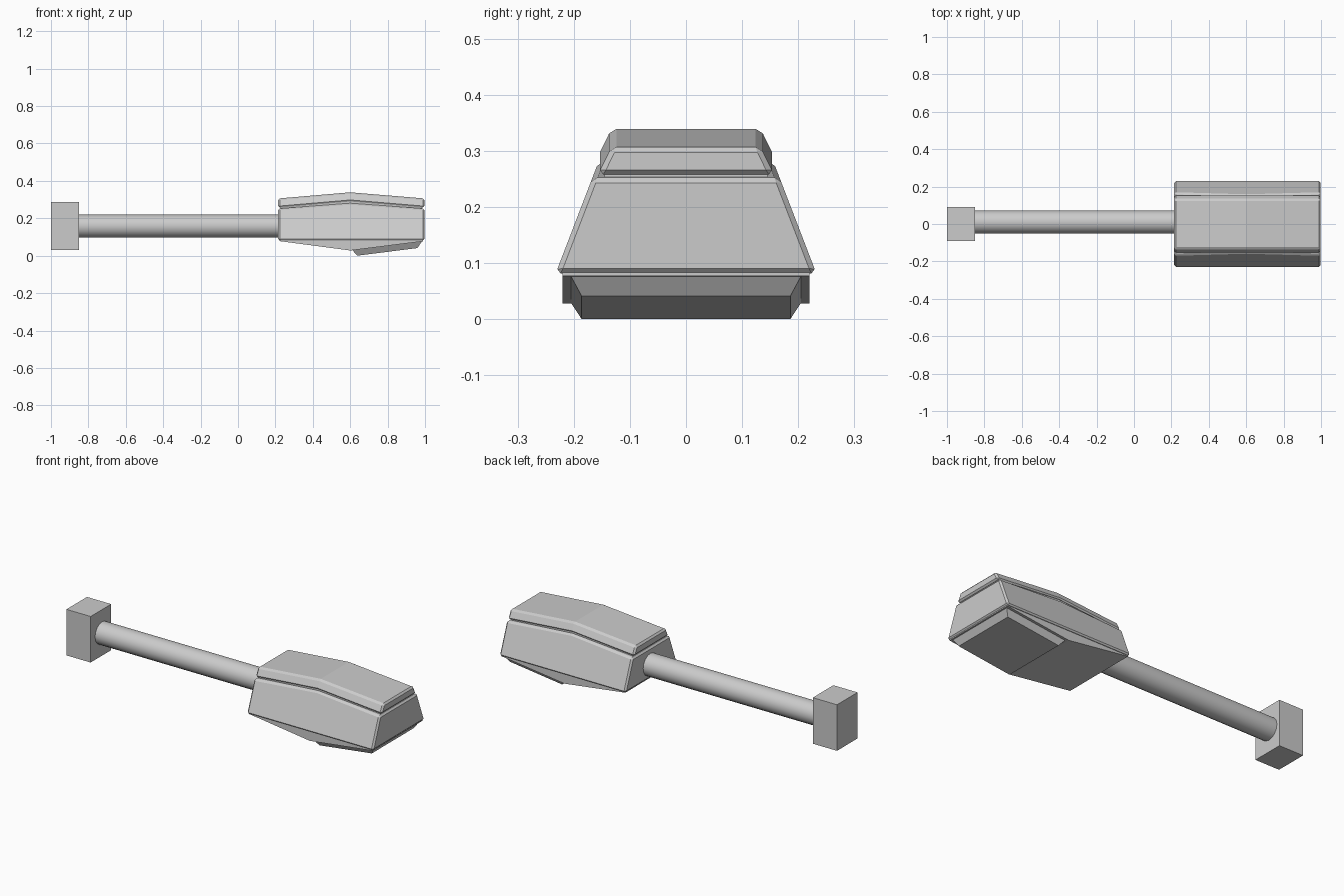
import bpy, bmesh, math

if "Cube" in bpy.data.objects:
    bpy.data.objects.remove(bpy.data.objects["Cube"])

X0, XM, X1 = 0.215, 0.6, 0.997   # near end, ridge and far end of the head


def make_object(name, bm):
    bmesh.ops.recalc_face_normals(bm, faces=bm.faces)
    me = bpy.data.meshes.new(name)
    bm.to_mesh(me)
    bm.free()
    ob = bpy.data.objects.new(name, me)
    bpy.context.collection.objects.link(ob)
    return ob


def loft(name, stations, bevel=0.0):
    """Skin (x, half profile) stations; half profiles run bottom to top, mirrored in y."""
    bm = bmesh.new()
    rings = []
    for x, half in stations:
        pts = half + [(-y, z) for y, z in reversed(half)]
        rings.append([bm.verts.new((x, y, z)) for y, z in pts])
    n = len(rings[0])
    for a, b in zip(rings, rings[1:]):
        for i in range(n):
            j = (i + 1) % n
            bm.faces.new((a[i], a[j], b[j], b[i]))
    bm.faces.new(rings[0])
    bm.faces.new(rings[-1])
    ob = make_object(name, bm)
    if bevel:
        m = ob.modifiers.new("edge_bevel", "BEVEL")
        m.width = bevel
        m.segments = 1
        m.limit_method = "ANGLE"
        m.angle_limit = math.radians(30)
    return ob


def box(name, x0, x1, y, z0, z1):
    return loft(name, [(x, [(y, z0), (y, z1)]) for x in (x0, x1)])


# Handle end block
box("handle_block", -1.0, -0.85, 0.091, 0.03, 0.288)

# Handle rod
bpy.ops.mesh.primitive_cylinder_add(vertices=16, radius=0.062, depth=1.08,
                                    location=(-0.315, 0.01, 0.158),
                                    rotation=(0, math.pi / 2, 0))
bpy.context.object.name = "handle_rod"
bpy.ops.object.shade_smooth_by_angle(angle=math.radians(35))


# Main head body with slanted sides and a ridged top
def body_half(top):
    return [(0.2325, 0.081), (0.2325 - 0.384 * (top - 0.081), top)]


loft("head_body", [(X0, body_half(0.252)), (XM, body_half(0.281)),
                   (X1, body_half(0.252))], 0.009)


# Recessed core that closes the seam under the cap
def core_half(lift):
    return [(0.145, 0.23 + lift), (0.145, 0.28 + lift)]


loft("cap_seam", [(X0 + 0.012, core_half(0)), (XM, core_half(0.03)),
                  (X1 - 0.012, core_half(0))])


# Cap, same section lifted at the ridge
def cap_half(lift):
    return [(0.157, 0.257 + lift), (0.133, 0.306 + lift)]


loft("head_cap", [(X0, cap_half(0)), (XM, cap_half(0.033)),
                  (X1, cap_half(0))], 0.009)

# Shallow V-shaped underside
loft("head_underside", [(x, [(0.22, z), (0.22, 0.088)])
                        for x, z in ((X0 + 0.007, 0.078), (XM, 0.028),
                                     (X1 - 0.007, 0.077))])

# Tapered pad on the far underside slope
bm = bmesh.new()
base, tip = [[bm.verts.new((x, s * y, z)) for x, z, s in
              ((xa, za, -1), (xa, za, 1), (xb, zb, 1), (xb, zb, -1))]
             for xa, za, xb, zb, y in ((0.61, 0.032, 0.985, 0.08, 0.207),
                                       (0.637, 0.0, 0.96, 0.041, 0.186))]
bm.faces.new(base)
bm.faces.new(tip)
for i in range(4):
    j = (i + 1) % 4
    bm.faces.new((base[i], base[j], tip[j], tip[i]))
make_object("underside_pad", bm)
